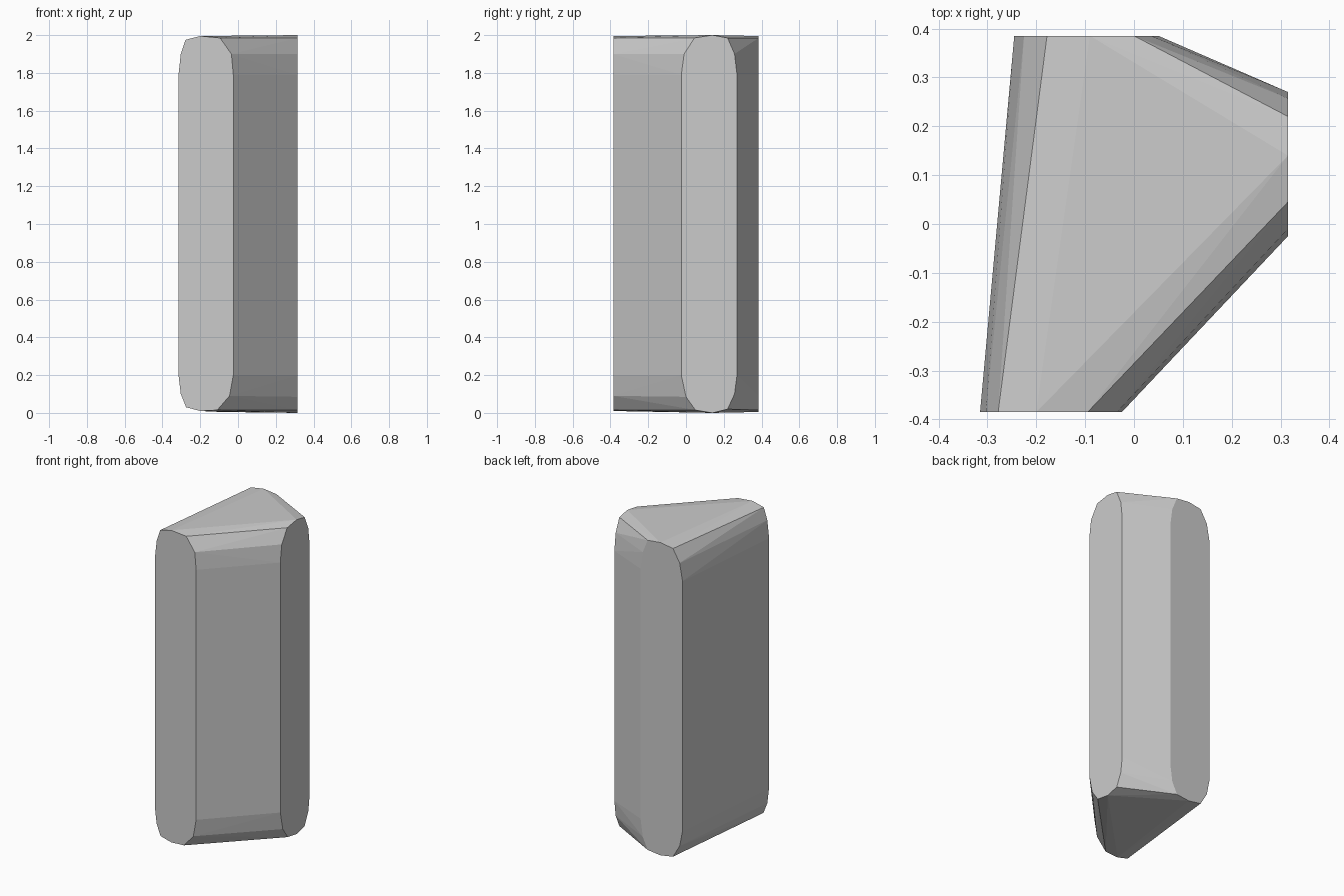
import bpy, bmesh

if "Cube" in bpy.data.objects:
    bpy.data.objects.remove(bpy.data.objects["Cube"])

# Rounded outlines of the three flat ends: (across, height), clockwise
front = [(-.315, .20), (-.315, 1.79), (-.303, 1.90), (-.278, 1.975), (-.20, 1.995), (-.095, 1.985),
         (-.035, 1.90), (-.025, 1.79), (-.025, .20), (-.045, .09), (-.11, .015), (-.20, .01),
         (-.275, .03), (-.303, .10)]
right = [(-.025, .20), (-.025, 1.79), (-.01, 1.90), (.045, 1.985), (.14, 2.0), (.22, 1.985),
         (.257, 1.90), (.27, 1.79), (.27, .20), (.257, .10), (.22, .02), (.14, 0),
         (.05, .015), (0, .085)]
back = [(-.245, .20), (-.245, 1.79), (-.225, 1.90), (-.178, 1.98), (-.09, 1.995), (0, 1.985),
        (.035, 1.90), (.05, 1.79), (.05, .20), (.035, .09), (0, .015), (-.09, .005),
        (-.178, .02), (-.225, .10)]

# Faceted block: skin stretched around the three ends
bm = bmesh.new()
points = [(a, -.385, z) for a, z in front]
points += [(.315, a, z) for a, z in right]
points += [(a, .385, z) for a, z in back]
for p in points:
    bm.verts.new(p)
bmesh.ops.convex_hull(bm, input=bm.verts)
bmesh.ops.dissolve_limit(bm, angle_limit=.01, verts=bm.verts, edges=bm.edges)
bmesh.ops.recalc_face_normals(bm, faces=bm.faces)

mesh = bpy.data.meshes.new("faceted_block")
bm.to_mesh(mesh)
bm.free()
block = bpy.data.objects.new("faceted_block", mesh)
bpy.context.collection.objects.link(block)

# Plain grey
grey = bpy.data.materials.new("plain grey")
grey.diffuse_color = (.6, .6, .6, 1)
grey.use_nodes = True
grey.node_tree.nodes["Principled BSDF"].inputs["Base Color"].default_value = grey.diffuse_color
mesh.materials.append(grey)
